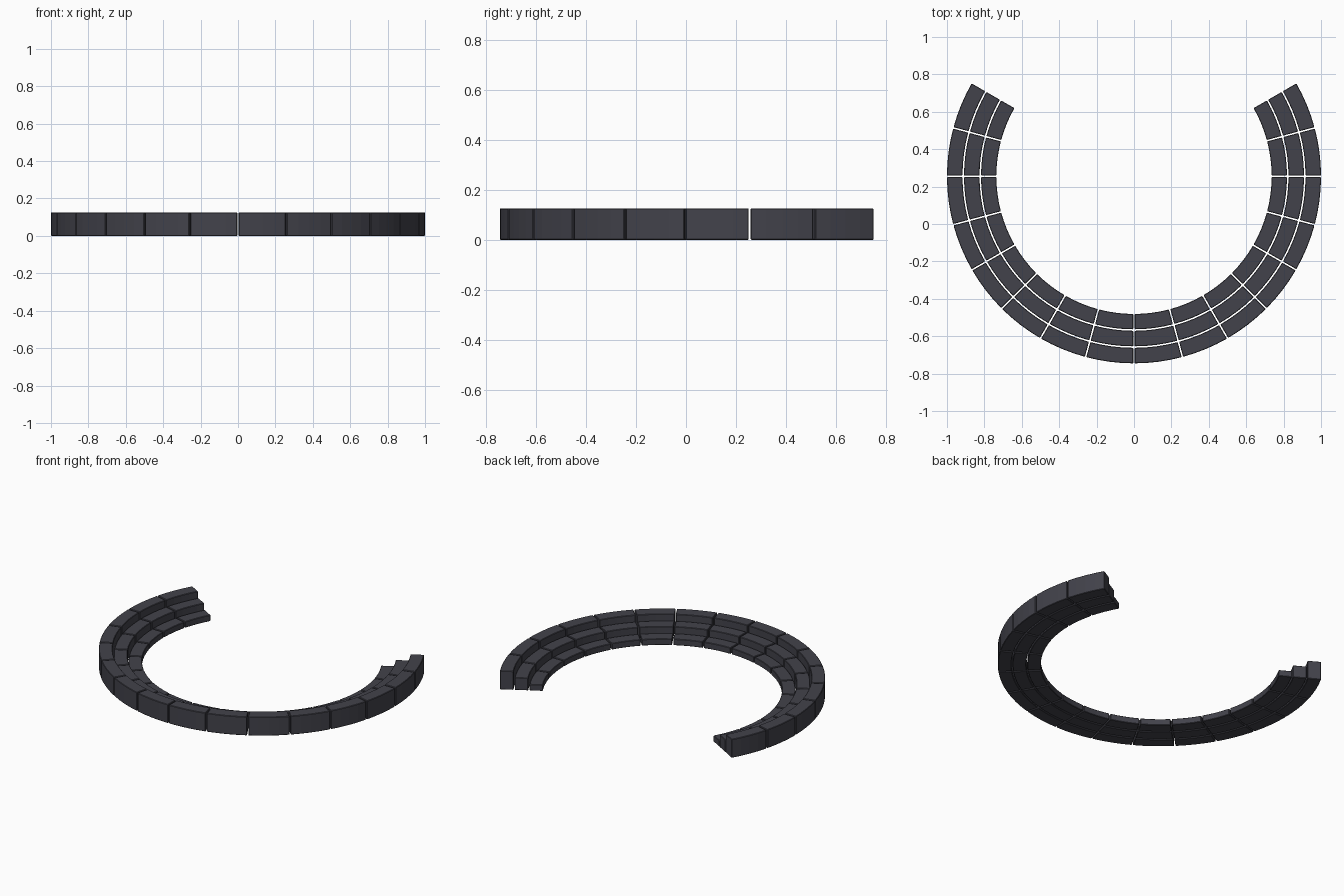
import bpy, bmesh, math

cube = bpy.data.objects.get("Cube")
if cube:
    bpy.data.objects.remove(cube, do_unlink=True)

# Dark stone colour
stone = bpy.data.materials.new("dark_grey_stone")
stone.use_nodes = True
colour = (0.055, 0.055, 0.07, 1)
stone.diffuse_color = colour
stone.node_tree.nodes["Principled BSDF"].inputs["Base Color"].default_value = colour

CENTRE_Y = 0.255
BLOCKS = 16          # blocks along the arc
STEP = 15            # degrees per block
START = -210
GAP = 0.008          # joint width between blocks
SEGMENTS = 4         # facets along each block


def add_block(bm, inner, outer, height, start):
    """Curved block: a rectangular section swept along a short arc."""
    sections = []
    for i in range(SEGMENTS + 1):
        t = i / SEGMENTS
        ring = []
        for r, z in ((inner, 0), (outer, 0), (outer, height), (inner, height)):
            # Constant-width joints: trim by the same distance at each radius
            trim = math.asin(GAP / 2 / r)
            a = math.radians(start) + trim + t * (math.radians(STEP) - 2 * trim)
            ring.append(bm.verts.new((r * math.cos(a), CENTRE_Y + r * math.sin(a), z)))
        sections.append(ring)
    for a, b in zip(sections, sections[1:]):
        for k in range(4):
            n = (k + 1) % 4
            bm.faces.new((a[k], a[n], b[n], b[k]))
    bm.faces.new(sections[0])
    bm.faces.new(sections[-1])


# Three stepped rows, rising outwards
rows = (("inner_step", 0.736, 0.818, 0.042),
        ("middle_step", 0.826, 0.909, 0.084),
        ("outer_step", 0.917, 1.0, 0.126))
for name, inner, outer, height in rows:
    bm = bmesh.new()
    for i in range(BLOCKS):
        add_block(bm, inner, outer, height, START + i * STEP)
    bmesh.ops.recalc_face_normals(bm, faces=bm.faces)
    mesh = bpy.data.meshes.new(name)
    bm.to_mesh(mesh)
    bm.free()
    mesh.materials.append(stone)
    row = bpy.data.objects.new(name, mesh)
    bpy.context.collection.objects.link(row)
    # Softly worn block edges
    bevel = row.modifiers.new("worn_edges", 'BEVEL')
    bevel.width = 0.003
    bevel.segments = 1
    bevel.limit_method = 'ANGLE'
    bevel.angle_limit = math.radians(40)
